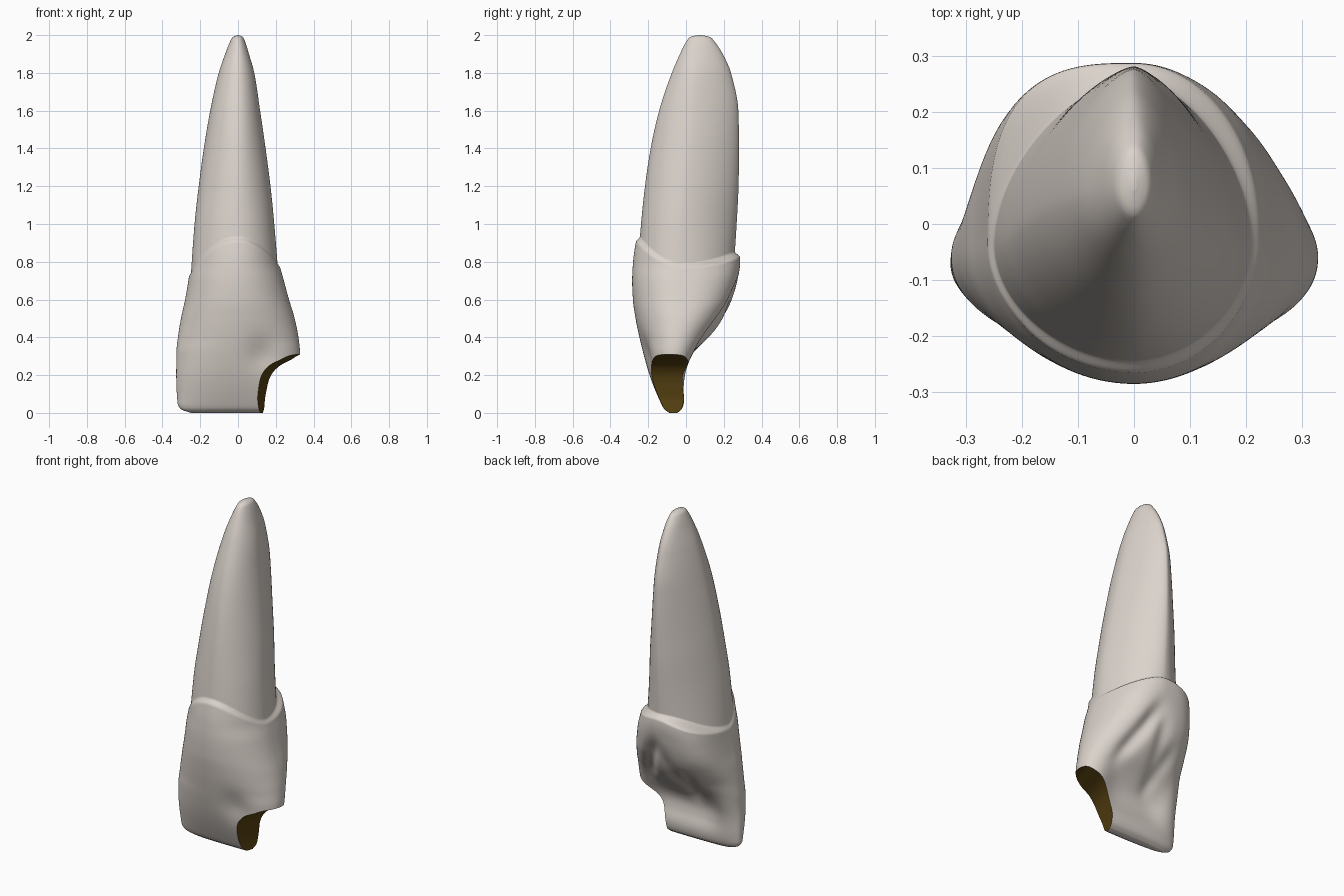
import bpy, bmesh, math

if "Cube" in bpy.data.objects:
    bpy.data.objects.remove(bpy.data.objects["Cube"])


def smooth(t):
    t = max(0.0, min(1.0, t))
    return t * t * (3 - 2 * t)


def sample(table, z):
    """Smooth cubic interpolation of table rows; first column is the key."""
    n = len(table)
    z = max(table[0][0], min(table[-1][0], z))
    i = 0
    while i < n - 2 and z > table[i + 1][0]:
        i += 1
    a, b = table[i], table[i + 1]
    p, q = table[max(i - 1, 0)], table[min(i + 2, n - 1)]
    h = b[0] - a[0]
    t = (z - a[0]) / h
    out = []
    for k in range(1, len(a)):
        d = (b[k] - a[k]) / h
        d0 = (a[k] - p[k]) / (a[0] - p[0]) if i > 0 else d
        d1 = (q[k] - b[k]) / (q[0] - b[0]) if i < n - 2 else d
        m0 = 0 if d0 * d <= 0 else 2 * d0 * d / (d0 + d)
        m1 = 0 if d1 * d <= 0 else 2 * d1 * d / (d1 + d)
        out.append(a[k] * (1 + 2 * t) * (1 - t) ** 2 + b[k] * t * t * (3 - 2 * t)
                   + h * (m0 * t * (1 - t) ** 2 - m1 * t * t * (1 - t)))
    return out


def material(name, rgb):
    m = bpy.data.materials.new(name)
    m.diffuse_color = (*rgb, 1)
    m.use_nodes = True
    m.node_tree.nodes["Principled BSDF"].inputs["Base Color"].default_value = m.diffuse_color
    return m


def make_object(name, bm, mats):
    bmesh.ops.recalc_face_normals(bm, faces=bm.faces)
    me = bpy.data.meshes.new(name)
    bm.to_mesh(me)
    bm.free()
    ob = bpy.data.objects.new(name, me)
    bpy.context.collection.objects.link(ob)
    for m in mats:
        me.materials.append(m)
    return ob


mats = [material("ivory", (0.71, 0.65, 0.60)), material("dark_brown", (0.10, 0.057, 0.006))]

# Sections: z, left, right, front, back, widest y, front and back squareness
CROWN = [
    (0.00, 0.250, 0.250, -0.088, -0.046, -0.065, 2.6, 2.6),
    (0.02, 0.303, 0.303, -0.115, -0.022, -0.065, 2.5, 2.6),
    (0.05, 0.320, 0.320, -0.132, -0.010, -0.065, 2.4, 2.6),
    (0.20, 0.327, 0.326, -0.193, 0.025, -0.07, 2.2, 2.5),
    (0.32, 0.326, 0.328, -0.228, 0.085, -0.06, 2.1, 2.2),
    (0.40, 0.318, 0.320, -0.247, 0.140, -0.05, 2.0, 2.1),
    (0.50, 0.302, 0.300, -0.267, 0.200, -0.04, 2.0, 2.2),
    (0.60, 0.280, 0.270, -0.281, 0.245, -0.04, 2.0, 2.4),
    (0.70, 0.263, 0.243, -0.285, 0.272, -0.04, 2.0, 2.4),
    (0.80, 0.250, 0.218, -0.280, 0.287, -0.03, 1.95, 2.1),
    (0.95, 0.240, 0.205, -0.258, 0.270, -0.03, 1.9, 1.8),
]
ROOT = [
    (0.65, 0.255, 0.220, -0.265, 0.245, -0.04, 1.95, 1.9),
    (1.00, 0.230, 0.192, -0.238, 0.268, -0.03, 1.9, 1.65),
    (1.20, 0.208, 0.172, -0.217, 0.278, -0.01, 1.85, 1.6),
    (1.40, 0.181, 0.146, -0.187, 0.281, 0.01, 1.85, 1.55),
    (1.60, 0.147, 0.117, -0.142, 0.277, 0.03, 1.9, 1.55),
    (1.80, 0.102, 0.086, -0.075, 0.238, 0.05, 1.9, 1.6),
    (1.90, 0.068, 0.058, -0.032, 0.195, 0.06, 2.0, 1.8),
    (1.97, 0.040, 0.036, 0.004, 0.148, 0.07, 2.0, 2.0),
    (1.99, 0.028, 0.026, 0.022, 0.128, 0.07, 2.0, 2.0),
    (2.00, 0.004, 0.004, 0.060, 0.082, 0.07, 2.0, 2.0),
]
# Grooves on the back of the crown: x, z of both ends, depth
GROOVES = [(0.02, 0.68, 0.19, 0.36, 0.034), (-0.01, 0.64, -0.05, 0.34, 0.016),
           (-0.13, 0.50, -0.06, 0.26, 0.020)]
NECK = 0.82


def outline(row, th, bulge=0):
    l, r, f, b, yc, nf, nb = row
    c, s = math.cos(th), math.sin(th)
    n = nf if s < 0 else nb + (bulge if c < 0 else 0)
    k = (abs(c) ** n + abs(s) ** n) ** (-1 / n)
    return (r if c > 0 else l) * c * k, yc + (b - yc if s > 0 else yc - f) * s * k


def neck_height(th):
    c, s = math.cos(th), math.sin(th)
    side = 0.765 + 0.025 * c
    return side + ((0.93 - side) * (-s) ** 1.6 if s < 0 else (0.85 - side) * s * s)


def hollow(x, z):
    # broad dish between the side ridges, plus tapering grooves
    d = 0.06 * math.exp(-(x / 0.21) ** 4 - ((z - 0.25) / 0.14) ** 2)
    for x0, z0, x1, z1, depth in GROOVES:
        dx, dz = x1 - x0, z1 - z0
        t = ((x - x0) * dx + (z - z0) * dz) / (dx * dx + dz * dz)
        r2 = (x - x0 - t * dx) ** 2 + (z - z0 - t * dz) ** 2
        d += depth * math.exp(-r2 / 0.042 ** 2) * smooth(1.35 - abs(2 * t - 1))
    return d


def surface(zc, th):
    w = smooth((zc - 0.35) / (NECK - 0.35)) if zc < NECK else 1 - smooth((zc - NECK) / 0.8)
    z = zc + (neck_height(th) - NECK) * w
    xr, yr = outline(sample(ROOT, z), th) if zc > 0.79 else (0, 0)
    bulge = 0.9 * smooth((z - 0.4) / 0.25)
    xc, yc = outline(sample(CROWN, z), th, bulge) if zc < 0.84 else (0, 0)
    s = smooth((zc - 0.795) / 0.03)
    x, y = xc + (xr - xc) * s, yc + (yr - yc) * s
    if zc < 0.8:
        if math.sin(th) > 0:
            y -= hollow(x, z) * smooth(math.sin(th) * 2) * smooth(z / 0.15)
        else:  # soft dip on the front above the broken corner
            y += 0.02 * math.exp(-((x - 0.13) / 0.08) ** 2 - ((z - 0.31) / 0.09) ** 2)
    return x, y, z


# Tooth: crown and root lofted as one skin
heights = [0, 0.003, 0.007, 0.012, 0.02, 0.028, 0.04]
heights += [0.05 + 0.0125 * i for i in range(60)]
heights += [0.795 + 0.005 * i for i in range(9)]
heights += [0.85 + 0.025 * i for i in range(44)]
heights += [1.94, 1.955, 1.97, 1.98, 1.987, 1.993, 1.997, 1.999, 2.0]
heights = sorted(set(round(h, 4) for h in heights))
N = 144
bm = bmesh.new()
rings = [[bm.verts.new(surface(h, 2 * math.pi * i / N)) for i in range(N)] for h in heights]
for a, b in zip(rings, rings[1:]):
    for i in range(N):
        j = (i + 1) % N
        bm.faces.new((a[i], a[j], b[j], b[i]))
bm.faces.new(rings[0])
bm.faces.new(rings[-1])
tooth = make_object("tooth", bm, mats)

# Broken corner: curved profile swept front to back, slanted
PATH = [(0, 0.115, -0.1), (1, 0.115, 0.05), (2, 0.128, 0.13), (3, 0.15, 0.20),
        (4, 0.19, 0.25), (5, 0.25, 0.282), (6, 0.30, 0.306), (7, 0.50, 0.33)]
profile = [sample(PATH, i / 5) for i in range(36)] + [[0.5, -0.1]]
bm = bmesh.new()
ends = [[bm.verts.new((x + 0.3 * (y + 0.1), y, z)) for x, z in profile] for y in (-0.5, 0.5)]
for i in range(len(profile)):
    j = (i + 1) % len(profile)
    bm.faces.new((ends[0][i], ends[0][j], ends[1][j], ends[1][i]))
for e in ends:
    bm.faces.new(e)
for f in bm.faces:
    f.material_index = 1
cutter = make_object("corner_cutter", bm, mats)
cutter.hide_render = True

mod = tooth.modifiers.new("broken_corner", 'BOOLEAN')
mod.operation = 'DIFFERENCE'
mod.solver = 'EXACT'
mod.object = cutter
bpy.context.view_layer.objects.active = tooth
bpy.ops.object.select_all(action='DESELECT')
tooth.select_set(True)
bpy.ops.object.modifier_apply(modifier=mod.name)
bpy.data.objects.remove(cutter)
bpy.ops.object.shade_smooth_by_angle(angle=math.radians(50))
